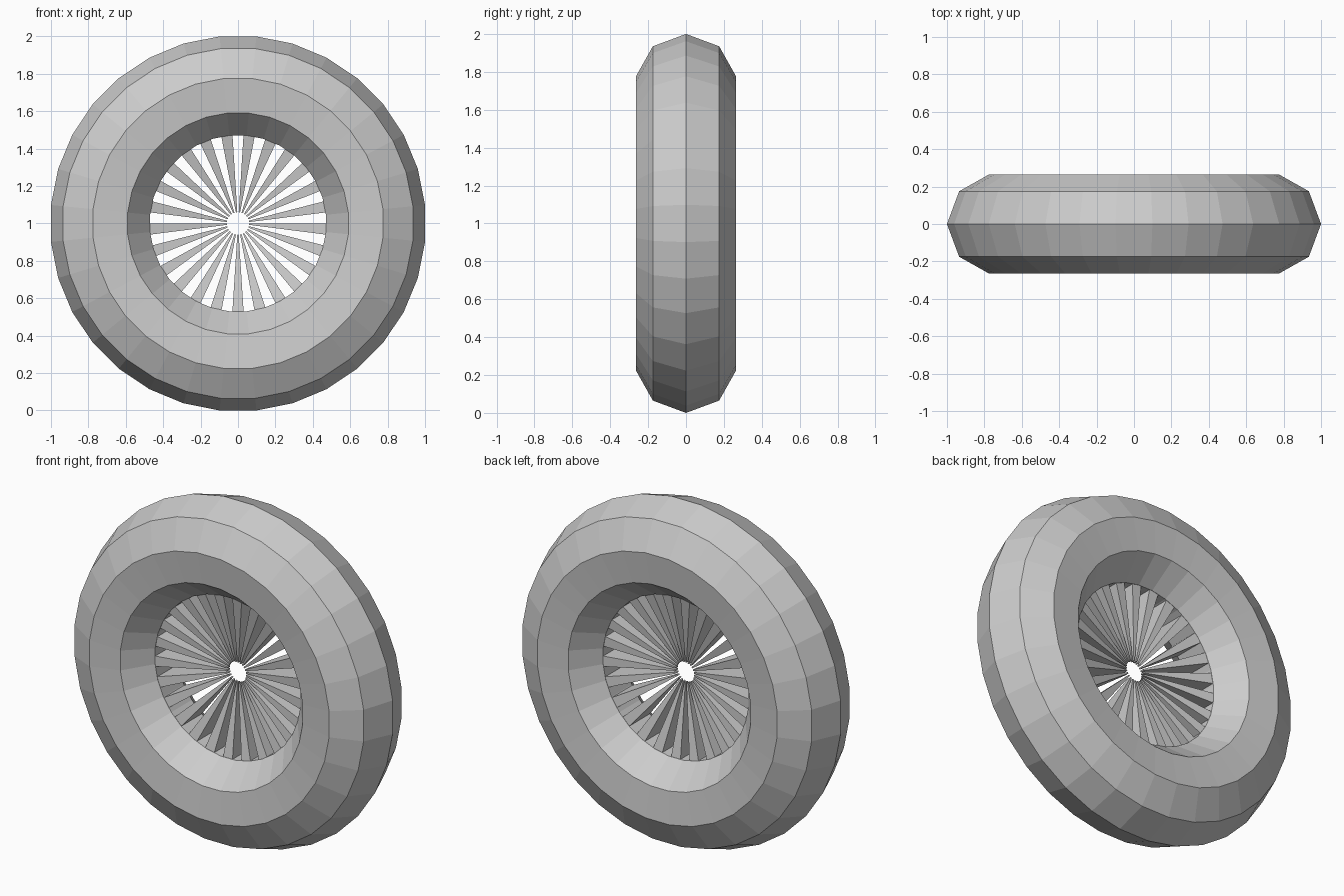
import bpy, bmesh, math
from mathutils import Matrix, Vector

cube = bpy.data.objects.get("Cube")
if cube:
    bpy.data.objects.remove(cube, do_unlink=True)

CENTRE = Vector((0, 0, 1))
SIDES = 32
SPOKES = 25

grey = bpy.data.materials.new("plain_grey")
grey.use_nodes = True
grey.diffuse_color = (0.6, 0.6, 0.6, 1)
bsdf = next(n for n in grey.node_tree.nodes if n.type == 'BSDF_PRINCIPLED')
bsdf.inputs["Base Color"].default_value = grey.diffuse_color


def finish(bm, name):
    bmesh.ops.recalc_face_normals(bm, faces=bm.faces)
    mesh = bpy.data.meshes.new(name)
    bm.to_mesh(mesh)
    bm.free()
    mesh.materials.append(grey)
    obj = bpy.data.objects.new(name, mesh)
    obj.location = CENTRE
    bpy.context.collection.objects.link(obj)
    return obj


# Tyre: half profile as (radius, depth), mirrored and swept around the axle
half = [(1.0, 0), (0.935, 0.175), (0.775, 0.265), (0.59, 0.245), (0.47, 0.095)]
profile = half + [(r, -d) for r, d in reversed(half[1:])]
bm = bmesh.new()
flat = 1 / math.cos(math.pi / SIDES)
rings = []
for i in range(SIDES):
    a = 2 * math.pi * (i + 0.5) / SIDES
    rings.append([bm.verts.new((r * flat * math.cos(a), d, r * flat * math.sin(a)))
                  for r, d in profile])
for i in range(SIDES):
    here, there = rings[i], rings[(i + 1) % SIDES]
    for j in range(len(profile)):
        k = (j + 1) % len(profile)
        bm.faces.new((here[j], here[k], there[k], there[j]))
finish(bm, "tyre")

# Spokes: slats tapering in width and depth towards the open hub
bm = bmesh.new()
OUTER, INNER = 0.472, 0.06
for i in range(SPOKES):
    turn = Matrix.Rotation(2 * math.pi * i / SPOKES, 4, 'Y')
    slat = bmesh.ops.create_cube(bm, size=2)["verts"]
    for v in slat:
        radius = OUTER if v.co.z < 0 else INNER
        scale = radius / OUTER
        v.co = turn @ Vector((v.co.x * 0.03 * scale, v.co.y * 0.094 * scale, -radius))
finish(bm, "spokes")
